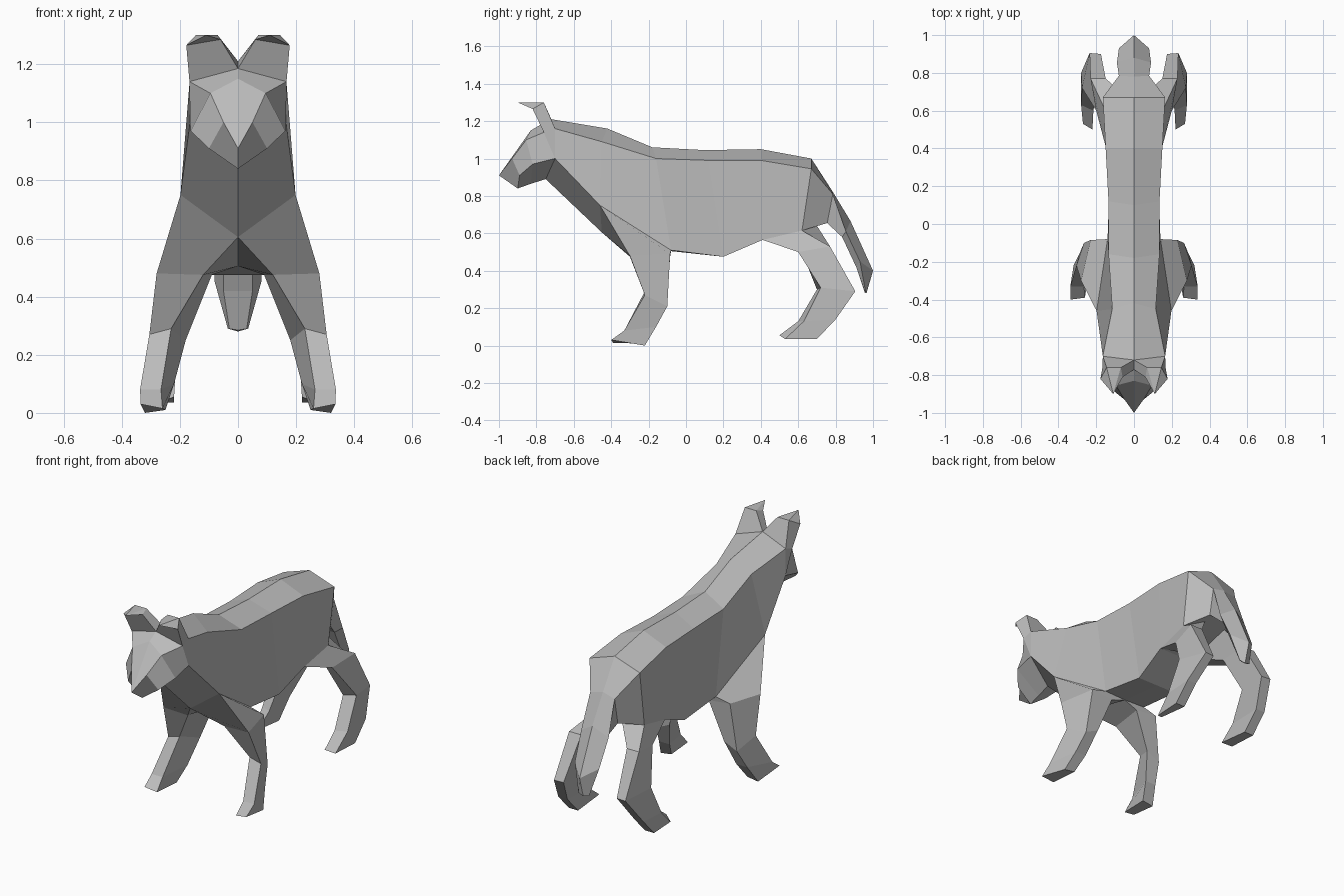
import bpy
import bmesh

# Remove the default object only
default_cube = bpy.data.objects.get("Cube")
if default_cube:
    bpy.data.objects.remove(default_cube, do_unlink=True)

# Single plain coat colour
coat = bpy.data.materials.new("grey_coat")
coat.use_nodes = True
coat_colour = (0.5, 0.5, 0.5, 1)
coat.diffuse_color = coat_colour
coat.node_tree.nodes["Principled BSDF"].inputs["Base Color"].default_value = coat_colour


def loft(name, rings, closed=False, cap_start=False, cap_end=False):
    """Skin four-point rings with flat quads, then mirror them across x."""
    bm = bmesh.new()
    loops = [[bm.verts.new(point) for point in ring] for ring in rings]
    count = len(rings[0])
    spans = count if closed else count - 1
    for near, far in zip(loops, loops[1:]):
        for i in range(spans):
            j = (i + 1) % count
            bm.faces.new((near[i], near[j], far[j], far[i]))
    if cap_start:
        bm.faces.new(loops[0][::-1])
    if cap_end:
        bm.faces.new(loops[-1])
    bmesh.ops.remove_doubles(bm, verts=bm.verts, dist=0.0005)
    if closed:
        bmesh.ops.recalc_face_normals(bm, faces=bm.faces)

    mesh = bpy.data.meshes.new(name)
    bm.to_mesh(mesh)
    bm.free()
    mesh.materials.append(coat)
    part = bpy.data.objects.new(name, mesh)
    bpy.context.collection.objects.link(part)
    mirror = part.modifiers.new("mirror_sides", "MIRROR")
    mirror.use_axis[0] = True
    mirror.use_clip = True
    return part


def half_ring(ridge, upper_side, lower_side, belly):
    """Half cross-section: the ridge and belly points lie on the centre plane."""
    return [(0, *ridge), upper_side, lower_side, (0, *belly)]


# Cross-sections shared by neighbouring parts
neck = half_ring(ridge=(-.72, 1.21), upper_side=(.165, -.7, 1.16),
                 lower_side=(.165, -.7, 1), belly=(-.75, .89))
rump = half_ring(ridge=(.78, .83), upper_side=(.08, .785, .81),
                 lower_side=(.08, .755, .655), belly=(.755, .655))

# Head: muzzle, brow and cheeks, back of the skull
muzzle = half_ring(ridge=(-1, .91), upper_side=(.05, -.93, 1),
                   lower_side=(.1, -.89, .91), belly=(-.9, .84))
brow = half_ring(ridge=(-.83, 1.15), upper_side=(.095, -.855, 1.1),
                 lower_side=(.163, -.82, .97), belly=(-.83, .865))
skull = half_ring(ridge=(-.77, 1.185), upper_side=(.167, -.76, 1.14),
                  lower_side=(.165, -.7, 1), belly=(-.75, .89))
loft("head", [muzzle, brow, skull, neck], cap_start=True)

# Torso: neck, shoulders, waist and haunches
shoulder = half_ring(ridge=(-.42, 1.16), upper_side=(.115, -.45, 1.09),
                     lower_side=(.198, -.46, .75), belly=(-.45, .605))
chest = half_ring(ridge=(-.18, 1.06), upper_side=(.135, -.16, 1),
                  lower_side=(.14, -.08, .51), belly=(-.08, .505))
waist = half_ring(ridge=(.1, 1.045), upper_side=(.135, .12, .99),
                  lower_side=(.13, .2, .475), belly=(.2, .475))
loin = half_ring(ridge=(.4, 1.05), upper_side=(.15, .4, .99),
                 lower_side=(.15, .41, .565), belly=(.41, .565))
haunch = half_ring(ridge=(.67, 1), upper_side=(.165, .67, .945),
                   lower_side=(.16, .62, .615), belly=(.62, .615))
loft("torso", [neck, shoulder, chest, waist, loin, haunch, rump])

# Tail: hangs from the rump and narrows to a blunt tip
tail_middle = half_ring(ridge=(.88, .665), upper_side=(.09, .855, .61),
                        lower_side=(.05, .835, .58), belly=(.835, .58))
tail_bend = half_ring(ridge=(1, .4), upper_side=(.08, .93, .45),
                      lower_side=(.05, .91, .42), belly=(.91, .42))
tail_tip = half_ring(ridge=(.965, .28), upper_side=(.035, .96, .29),
                     lower_side=(.03, .955, .29), belly=(.955, .285))
loft("tail", [rump, tail_middle, tail_bend, tail_tip], cap_end=True)


def leg_ring(outer_front, outer_back, inner_back, inner_front):
    return [outer_front, outer_back, inner_back, inner_front]


# Front legs: shoulder seam, elbow, knee, ankle, sole
loft("front_legs", [
    leg_ring(shoulder[2], chest[2], chest[3], shoulder[3]),
    leg_ring((.28, -.3, .48), (.23, -.085, .49), (.09, -.085, .475), (.12, -.3, .475)),
    leg_ring((.305, -.22, .27), (.265, -.1, .21), (.18, -.1, .25), (.23, -.22, .29)),
    leg_ring((.337, -.33, .08), (.29, -.16, .1), (.22, -.16, .1), (.265, -.33, .08)),
    leg_ring((.335, -.4, .03), (.32, -.22, 0), (.25, -.22, .01), (.26, -.39, .015)),
], closed=True, cap_end=True)

# Hind legs: haunch seam, thigh, hock, ankle, sole
loft("hind_legs", [
    leg_ring(loin[2], haunch[2], (.07, .7, .64), (.06, .45, .56)),
    leg_ring((.2, .6, .5), (.23, .77, .53), (.15, .77, .53), (.13, .62, .5)),
    leg_ring((.275, .72, .31), (.235, .905, .29), (.175, .9, .29), (.2, .7, .3)),
    leg_ring((.28, .63, .13), (.28, .8, .14), (.22, .8, .14), (.215, .6, .13)),
    leg_ring((.27, .53, .035), (.28, .7, .035), (.22, .7, .035), (.22, .5, .055)),
], closed=True, cap_end=True)

# Ears: broad base, flared rim and a forward point
ear_tip = (.11, -.9, 1.3)
loft("ears", [
    leg_ring(skull[1], neck[1], neck[0], skull[0]),
    leg_ring((.178, -.82, 1.265), (.145, -.76, 1.3), (.07, -.76, 1.3), (.06, -.81, 1.285)),
    leg_ring(ear_tip, ear_tip, ear_tip, ear_tip),
], closed=True)
